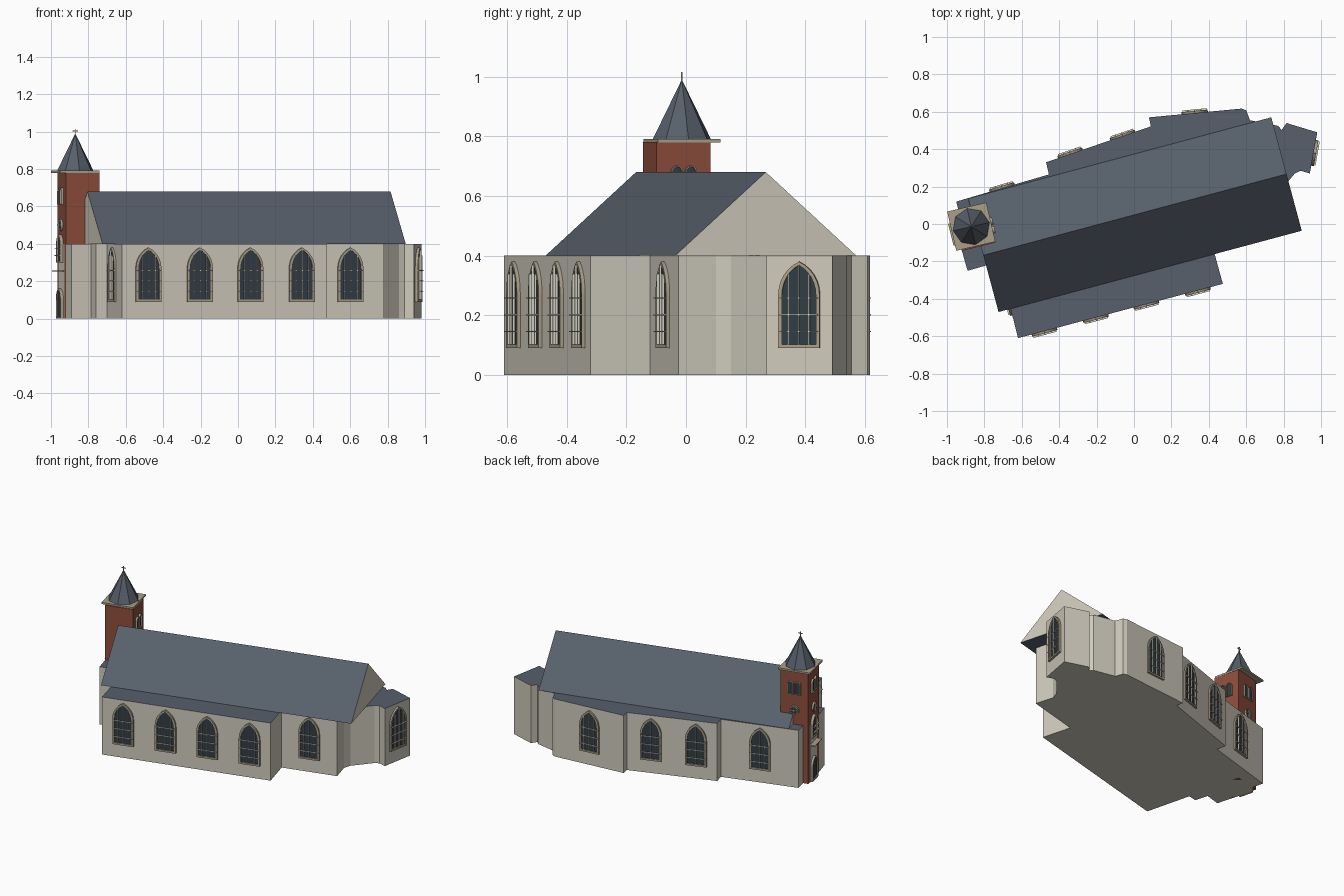
import bpy, bmesh, math
from mathutils import Matrix, Vector

if "Cube" in bpy.data.objects:
    bpy.data.objects.remove(bpy.data.objects["Cube"])


def mat(name, r, g, b):
    m = bpy.data.materials.new(name)
    m.diffuse_color = (r, g, b, 1)
    m.use_nodes = True
    m.node_tree.nodes["Principled BSDF"].inputs["Base Color"].default_value = m.diffuse_color
    return m


STONE = mat("stone", .62, .59, .50)
SLATE = mat("slate", .095, .115, .145)
BRICK = mat("brick", .27, .075, .045)
GLASS = mat("glass", .03, .045, .06)
TRIM = mat("trim", .40, .35, .25)
BAR = mat("glazing_bar", .70, .68, .58)


def finish(name, bm, mats, mw=None, normals=True):
    if normals:
        bmesh.ops.recalc_face_normals(bm, faces=bm.faces)
    me = bpy.data.meshes.new(name)
    bm.to_mesh(me)
    bm.free()
    for m in mats:
        me.materials.append(m)
    ob = bpy.data.objects.new(name, me)
    bpy.context.collection.objects.link(ob)
    if mw:
        ob.matrix_world = mw
    return ob


def add_box(bm, c, s, mi=0):
    r = bmesh.ops.create_cube(bm, size=1, matrix=Matrix.Translation(c) @ Matrix.Diagonal((*s, 1)))
    for f in {f for v in r['verts'] for f in v.link_faces}:
        f.material_index = mi


def frame_at(x, y, z, deg):
    # local -y becomes the outward direction at angle deg
    return Matrix.Translation((x, y, z)) @ Matrix.Rotation(math.radians(deg + 90), 4, 'Z')


def arch(w, h, rise, n=6):
    a = w / 2
    R = (rise ** 2 + a ** 2) / (2 * a)
    top = math.asin(min(1, rise / R))
    right = [(a - R + R * math.cos(top * i / n), h - rise + R * math.sin(top * i / n)) for i in range(n + 1)]
    left = [(-px, pz) for px, pz in reversed(right[:-1])]
    return [(-a, 0), (a, 0)] + right + left


def panel(name, mw, outer, inner, bars, depth=.012):
    # trim ring, recessed glass and glazing bars
    bm = bmesh.new()
    loops = [[bm.verts.new((px, d, pz)) for px, pz in pts]
             for pts, d in ((outer, .01), (outer, -depth), (inner, -depth), (inner, -depth * .4))]
    n = len(outer)
    for A, B in zip(loops, loops[1:]):
        for i in range(n):
            j = (i + 1) % n
            bm.faces.new((A[i], A[j], B[j], B[i]))
    f = bm.faces.new(loops[3])
    f.material_index = 1
    bm.faces.new(loops[0])
    bmesh.ops.recalc_face_normals(bm, faces=bm.faces)
    for c, s in bars:
        add_box(bm, c, s, 2)
    return finish(name, bm, (TRIM, GLASS, BAR), mw)


def window(name, x, y, deg, z=.09, w=.14, h=.29, rise=.11, nv=3, nh=3, t=.012):
    k = (w - 2 * t) / w
    outer = arch(w, h, rise)
    inner = [(px * k, pz * (h - 2 * t) / h + t) for px, pz in arch(w, h, rise)]
    bars = []
    for i in range(nv):
        u = (i + 1) / (nv + 1) - .5
        top = h - t - rise * 2.2 * abs(u) ** 1.5
        bars.append(((u * w, -.014, top / 2 + t / 2), (.004, .008, top - t)))
    for i in range(nh):
        bars.append(((0, -.016, (h - rise * .6) * (i + 1) / (nh + 1)), (w * .92, .008, .004)))
    return panel(name, frame_at(x, y, z, deg), outer, inner, bars)


# church walls: footprint prism with a slate-covered flat top
plan = [(-.62, -.61), (.475, -.32), (.42, -.12), (.78, -.025), (.745, .10), (.76, .15),
        (.86, .27), (.89, .285), (.94, .27), (.98, .49), (.815, .54), (.79, .503),
        (.77, .525), (.62, .555), (.60, .608), (.575, .617), (.08, .57), (.09, .522),
        (-.47, .33), (-.455, .265), (-.95, .12), (-.93, .04), (-.963, .01),
        (-.89, -.25), (-.785, -.22), (-.76, -.31), (-.70, -.295)]
bm = bmesh.new()
base = bm.faces.new([bm.verts.new((x, y, 0)) for x, y in plan])
ret = bmesh.ops.extrude_face_region(bm, geom=[base], use_keep_orig=True)
for g in ret['geom']:
    if isinstance(g, bmesh.types.BMVert):
        g.co.z = .4
    elif isinstance(g, bmesh.types.BMFace):
        g.material_index = 1
finish("church_walls", bm, (STONE, SLATE))

# gabled main roof
bm = bmesh.new()
L, W = .839, .314
ends = [[bm.verts.new(p) for p in ((s * L, -W, .4), (s * L, W, .4), (s * L, 0, .68))] for s in (-1, 1)]
for e in ends:
    bm.faces.new(e)
for i in range(3):
    j = (i + 1) % 3
    bm.faces.new((ends[0][i], ends[0][j], ends[1][j], ends[1][i])).material_index = 1
finish("main_roof", bm, (STONE, SLATE),
       Matrix.Translation((.005, .05, 0)) @ Matrix.Rotation(math.radians(15), 4, 'Z'))

# arched windows along each wall
for i, x in enumerate((-.48, -.205, .065, .34)):
    window(f"south_window_{i}", x, -.61 + (x + .62) * .265, -75.2)
window("choir_window", .60, -.0725, -75.2)
window("west_window", -.668, -.42, 194.5)
window("chapel_window", .962, .38, -10)
for i, (x, y, d) in enumerate(((-.705, .192, 106.3), (-.34, .375, 108.9), (-.06, .47, 108.9), (.325, .593, 95.5))):
    window(f"north_window_{i}", x, y, d)

# bell tower
T = Matrix.Translation((-.853, -.031, 0)) @ Matrix.Rotation(math.radians(14), 4, 'Z')
bm = bmesh.new()
add_box(bm, (0, 0, .39), (.186, .186, .78))
finish("tower_shaft", bm, (BRICK,), T)
S = Matrix.Translation((-.87, -.014, 0)) @ Matrix.Rotation(math.radians(13), 4, 'Z')
bm = bmesh.new()
add_box(bm, (0, 0, .785), (.215, .215, .012))
finish("tower_cornice", bm, (TRIM,), S)
bm = bmesh.new()
bmesh.ops.create_cone(bm, cap_ends=True, segments=8, radius1=.1, radius2=0, depth=.2,
                      matrix=Matrix.Translation((0, 0, .89)))
finish("spire", bm, (SLATE,), S)
bm = bmesh.new()
add_box(bm, (0, 0, .995), (.005, .005, .04))
add_box(bm, (0, 0, 1.003), (.028, .005, .005))
finish("spire_cross", bm, (TRIM,), Matrix.Translation((-.87, -.014, 0)))


def tower_face(deg, side=0):
    a = math.radians(deg)
    return (-.853 + .094 * math.cos(a) - side * math.sin(a),
            -.031 + .094 * math.sin(a) + side * math.cos(a))


# paired belfry openings on the north, west and east faces
for name, deg in (("east", 14), ("north", 104), ("west", 194)):
    for side in (-.024, .024):
        window(f"belfry_{name}_{'a' if side < 0 else 'b'}", *tower_face(deg, side), deg,
               z=.61, w=.04, h=.092, rise=.022, nv=0, nh=0, t=.004)


# round rose windows
def rose(name, deg):
    n, r = 16, .032
    ring = [(math.cos(2 * math.pi * i / n), math.sin(2 * math.pi * i / n)) for i in range(n)]
    bars = [((0, -.014, 0), (.056, .006, .005)), ((0, -.014, 0), (.005, .006, .056))]
    panel(name, frame_at(*tower_face(deg), .50, deg),
          [(r * a, r * b) for a, b in ring], [(.8 * r * a, .8 * r * b) for a, b in ring], bars)


rose("west_rose", 194)
rose("north_rose", 104)

# west front: tall window, ledge and door
wx, wy = tower_face(194, -.005)
window("tower_window", wx - .005, wy, 194, z=.30, w=.09, h=.15, rise=.06, nv=1, nh=2, t=.008)
window("west_door", wx - .005, wy, 194, z=0, w=.10, h=.16, rise=.06, nv=0, nh=0, t=.01)
bm = bmesh.new()
add_box(bm, (0, -.015, 0), (.12, .04, .006))
finish("door_ledge", bm, (TRIM,), frame_at(wx, wy, .255, 194))
